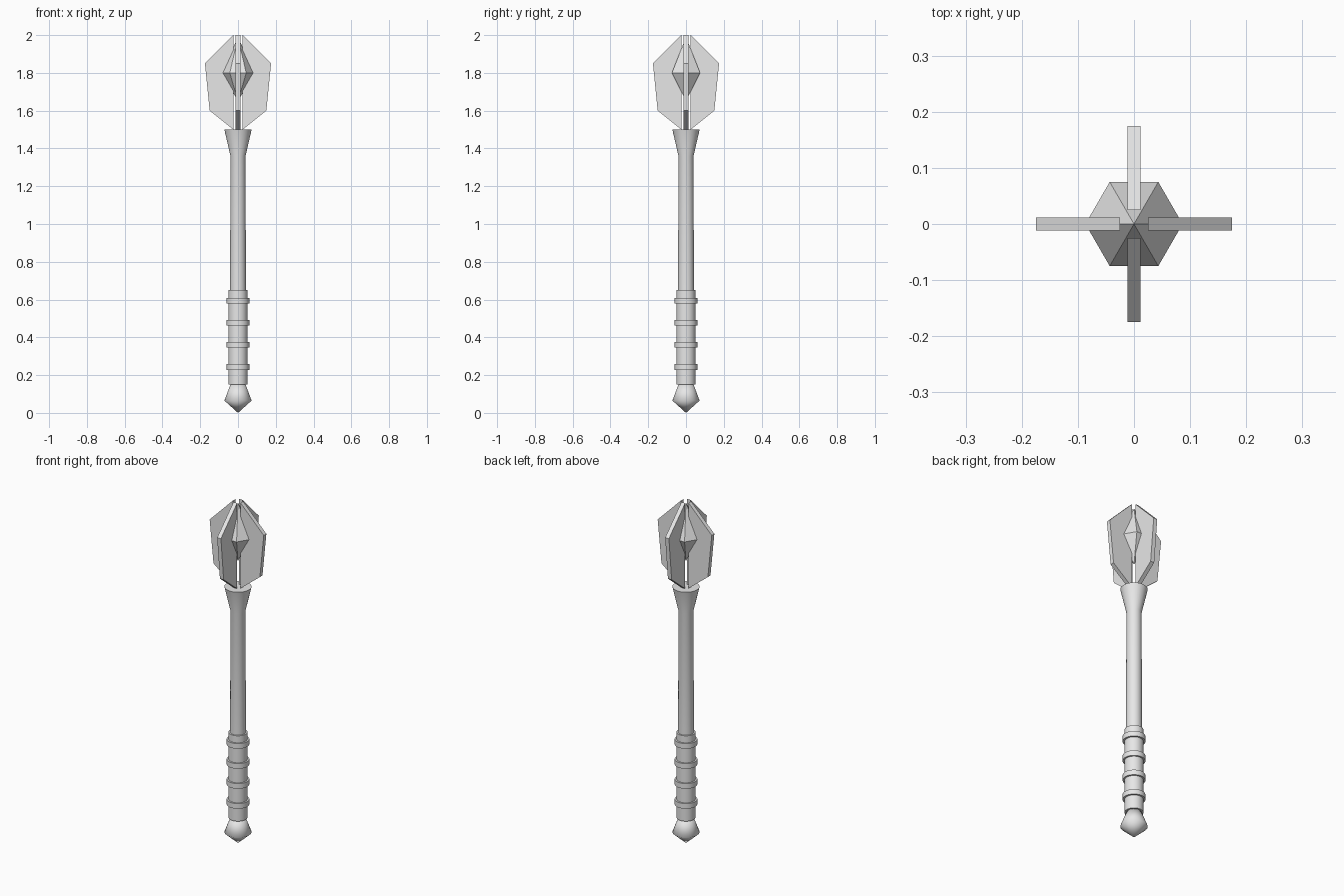
import bpy, bmesh, math
from mathutils import Matrix, Vector

if "Cube" in bpy.data.objects:
    bpy.data.objects.remove(bpy.data.objects["Cube"])

steel = bpy.data.materials.new("light_grey_steel")
steel.diffuse_color = (0.8, 0.8, 0.8, 1)
steel.use_nodes = True
steel.node_tree.nodes["Principled BSDF"].inputs["Base Color"].default_value = steel.diffuse_color


def finish(name, bm, smooth_angle=None):
    """Turn a bmesh into a named object with the steel material."""
    bmesh.ops.recalc_face_normals(bm, faces=bm.faces)
    mesh = bpy.data.meshes.new(name)
    bm.to_mesh(mesh)
    bm.free()
    mesh.materials.append(steel)
    obj = bpy.data.objects.new(name, mesh)
    bpy.context.collection.objects.link(obj)
    if smooth_angle:
        bpy.ops.object.select_all(action='DESELECT')
        obj.select_set(True)
        bpy.context.view_layer.objects.active = obj
        bpy.ops.object.shade_smooth_by_angle(angle=math.radians(smooth_angle))
    return obj


def lathe(name, profile, sides=32, smooth_angle=None):
    """Spin (radius, height) points around the z axis."""
    bm = bmesh.new()
    verts = [bm.verts.new((r, 0, z)) for r, z in profile]
    edges = [bm.edges.new(pair) for pair in zip(verts, verts[1:])]
    bmesh.ops.spin(bm, geom=verts + edges, cent=(0, 0, 0), axis=(0, 0, 1),
                   angle=math.tau, steps=sides, use_duplicate=False)
    bmesh.ops.remove_doubles(bm, verts=bm.verts, dist=1e-4)
    return finish(name, bm, smooth_angle)


# Pommel, grip and shaft with flared collar
lathe("pommel", [(0, 0), (0.072, 0.065), (0.04, 0.15), (0, 0.15)], 32, 70)
lathe("grip", [(0, 0.15), (0.05, 0.15), (0.05, 0.65), (0, 0.65)], 32, 40)
lathe("shaft", [(0, 0.6), (0.042, 0.6), (0.04, 1.36), (0.072, 1.5), (0, 1.5)], 32, 40)

# Raised rings around the grip
for i in range(4):
    z = 0.243 + 0.117 * i
    lathe(f"grip_ring_{i + 1}",
          [(0.045, z - 0.015), (0.06, z - 0.015), (0.06, z + 0.015),
           (0.045, z + 0.015), (0.045, z - 0.015)], 32, 40)

# Six-sided crystal in the middle of the head
lathe("head_crystal", [(0, 1.65), (0.0866, 1.8), (0, 1.99)], 6)

# Four flat flanges around the head
OUTLINE = [(0.025, 1.5), (0.15, 1.6), (0.175, 1.85), (0.025, 2.0)]
for i in range(4):
    bm = bmesh.new()
    face = bm.faces.new([bm.verts.new((x, -0.012, z)) for x, z in OUTLINE])
    side = bmesh.ops.extrude_face_region(bm, geom=[face])
    bmesh.ops.translate(bm, vec=Vector((0, 0.024, 0)),
                        verts=[g for g in side["geom"] if isinstance(g, bmesh.types.BMVert)])
    bmesh.ops.rotate(bm, verts=bm.verts, cent=(0, 0, 0),
                     matrix=Matrix.Rotation(i * math.pi / 2, 3, 'Z'))
    finish(f"flange_{i + 1}", bm)
